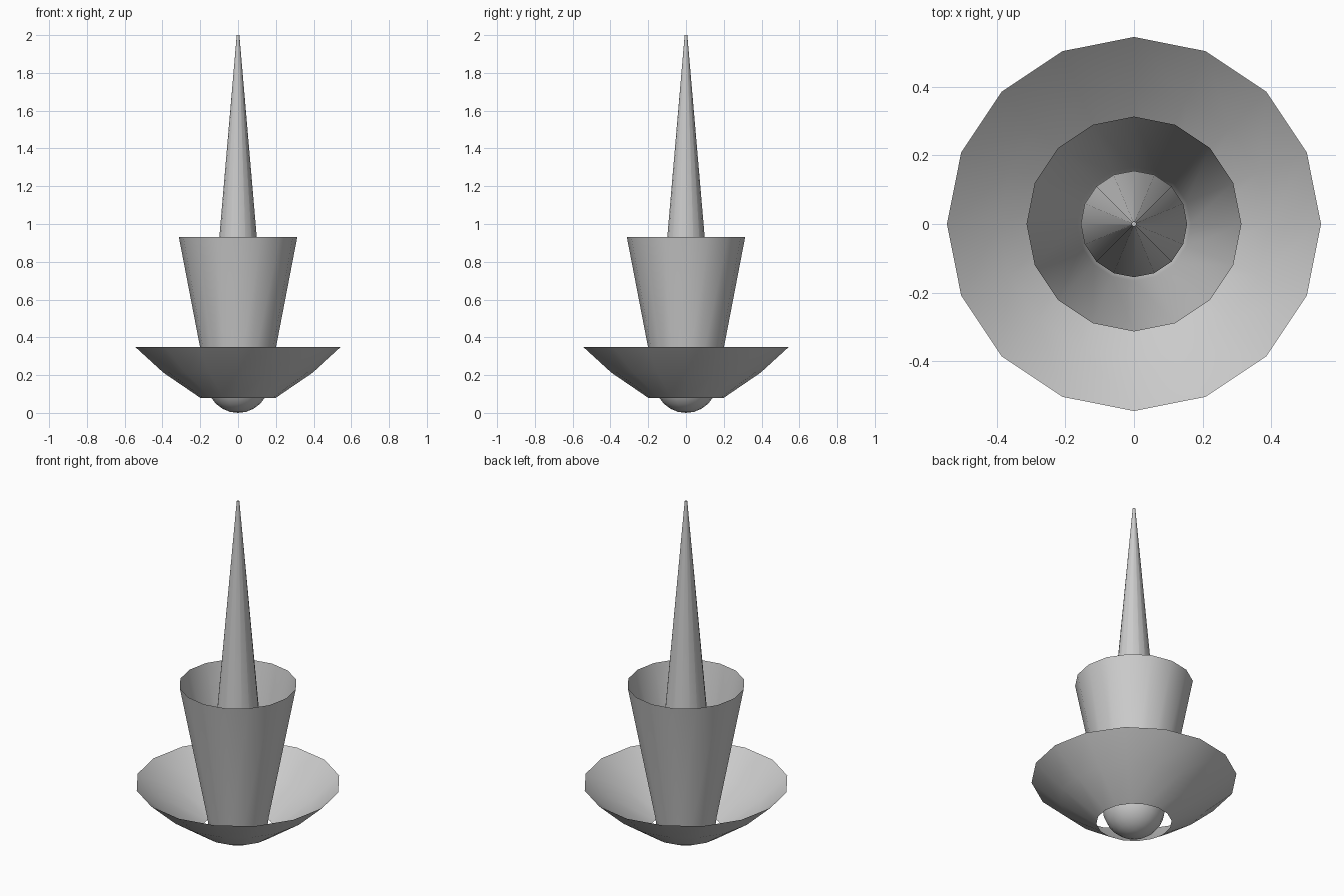
import bpy, bmesh, math

SIDES = 16

cube = bpy.data.objects.get("Cube")
if cube:
    bpy.data.objects.remove(cube, do_unlink=True)

grey = bpy.data.materials.new("plain grey")
grey.use_nodes = True
colour = (0.6, 0.6, 0.6, 1)
grey.diffuse_color = colour
grey.node_tree.nodes["Principled BSDF"].inputs["Base Color"].default_value = colour


def lathe(name, profile, cap_top=False):
    """Turn a profile of (radius, height) points around the z axis."""
    bm = bmesh.new()
    rings = []
    for r, z in profile:
        if r == 0:
            rings.append([bm.verts.new((0, 0, z))] * SIDES)
        else:
            angles = [2 * math.pi * i / SIDES for i in range(SIDES)]
            rings.append([bm.verts.new((r * math.cos(a), r * math.sin(a), z)) for a in angles])
    for low, high in zip(rings, rings[1:]):
        for i in range(SIDES):
            j = (i + 1) % SIDES
            corners = [low[i], low[j], high[j], high[i]]
            bm.faces.new(list(dict.fromkeys(corners)))
    if cap_top:
        bm.faces.new(rings[-1])
    mesh = bpy.data.meshes.new(name)
    bm.to_mesh(mesh)
    bm.free()
    mesh.materials.append(grey)
    obj = bpy.data.objects.new(name, mesh)
    bpy.context.collection.objects.link(obj)
    bpy.ops.object.select_all(action='DESELECT')
    obj.select_set(True)
    bpy.context.view_layer.objects.active = obj
    bpy.ops.object.shade_smooth_by_angle(angle=math.radians(30))
    return obj


# Round bottom that carries on into the open flared cup
R = 0.166
bowl = [(R * math.sin(a), R - R * math.cos(a))
        for a in (math.pi / 2 * k / 6 for k in range(7))]
lathe("flared_cup", bowl + [(0.313, 0.93)])

# Open dish with a hole around the round bottom
lathe("dish", [(0.2, 0.08), (0.395, 0.213), (0.545, 0.35)])

# Tall spike standing inside the cup
lathe("spike", [(0.155, 0.28), (0.007, 2.0)], cap_top=True)
